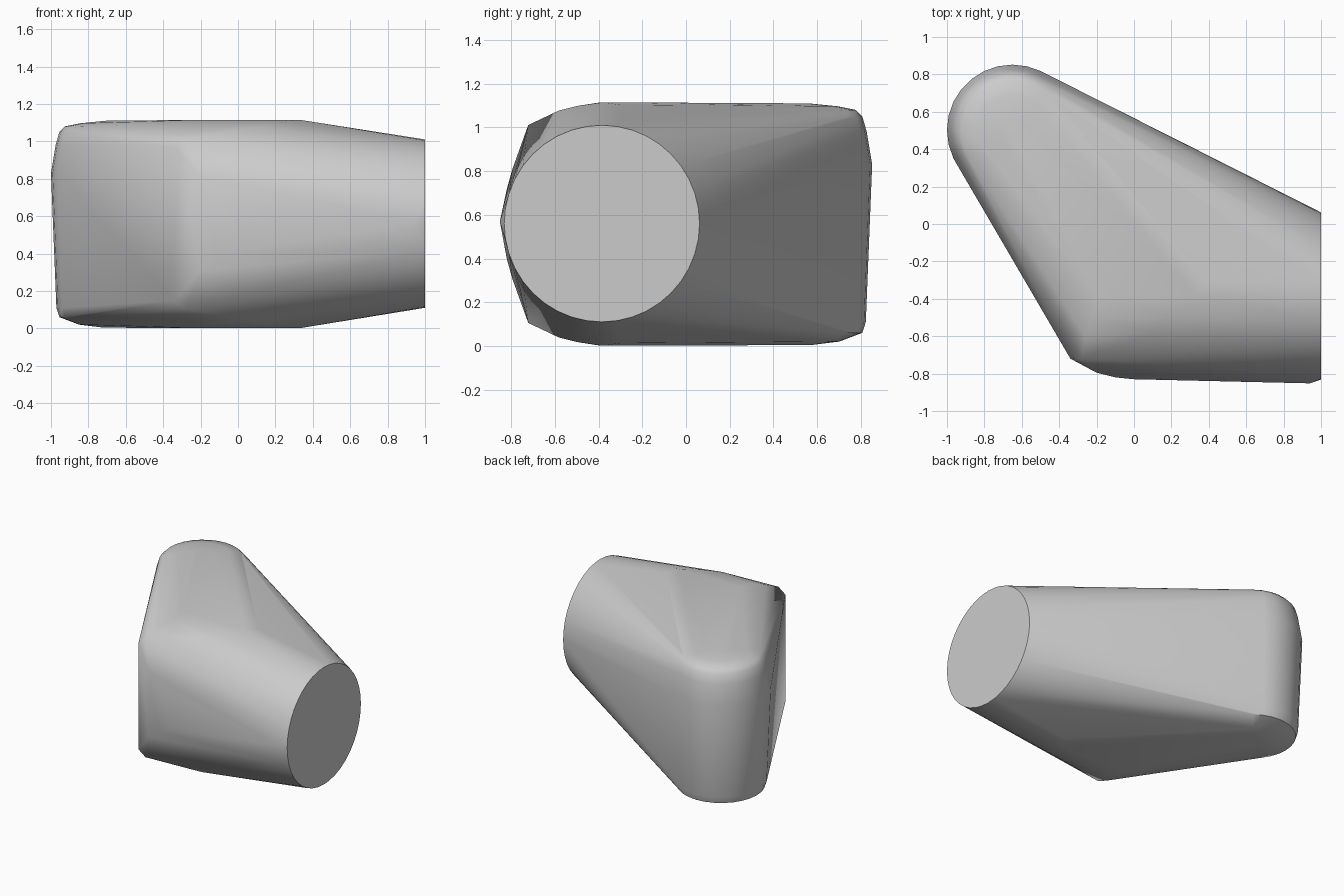
import bpy, bmesh
from math import sin, cos, tau

if "Cube" in bpy.data.objects:
    bpy.data.objects.remove(bpy.data.objects["Cube"])

MID = 0.558          # height of the horizontal symmetry plane
bm = bmesh.new()


def add(x, y, half):
    """Pair of points above and below the middle plane."""
    for s in (1, -1):
        bm.verts.new((x, y, MID + s * half))


# Round flat end on the right
for i in range(40):
    a = tau * i / 40
    bm.verts.new((1.0, -0.385 + 0.447 * cos(a), 0.56 + 0.45 * sin(a)))

# Rounded upright column at the back left: (height, radius)
for z, r in [(0.004, 0.07), (0.02, 0.2), (0.06, 0.305), (0.11, 0.321),
             (0.83, 0.35), (0.98, 0.325), (1.05, 0.305), (1.08, 0.275),
             (1.097, 0.19), (1.11, 0.06)]:
    for i in range(28):
        a = tau * i / 28
        bm.verts.new((-0.65 + r * cos(a), 0.502 + r * sin(a), z))

# Bulging front left edge, and the ends of the flat top and bottom
for p in [(-0.34, -0.72, 0.41), (-0.28, -0.722, 0.453), (-0.2, -0.795, 0.25),
          (-0.1, -0.82, 0.16), (0.0, -0.83, 0.10), (-0.26, -0.6, 0.51),
          (-0.22, -0.5, 0.54), (-0.2, -0.39, 0.557), (0.1, -0.58, 0.52),
          (0.2, -0.5, 0.54), (0.33, -0.38, 0.557), (0.38, -0.3, 0.545)]:
    add(*p)
bm.verts.new((0.94, -0.852, 0.57))

# Tight skin over all the points
res = bmesh.ops.convex_hull(bm, input=bm.verts[:])
bmesh.ops.delete(bm, geom=[v for v in bm.verts if not v.link_faces], context='VERTS')
bmesh.ops.recalc_face_normals(bm, faces=bm.faces[:])

mesh = bpy.data.meshes.new("rounded_shell")
bm.to_mesh(mesh)
bm.free()
shell = bpy.data.objects.new("rounded_shell", mesh)
bpy.context.collection.objects.link(shell)
bpy.context.view_layer.objects.active = shell
shell.select_set(True)
bpy.ops.object.shade_smooth_by_angle(angle=0.7)
